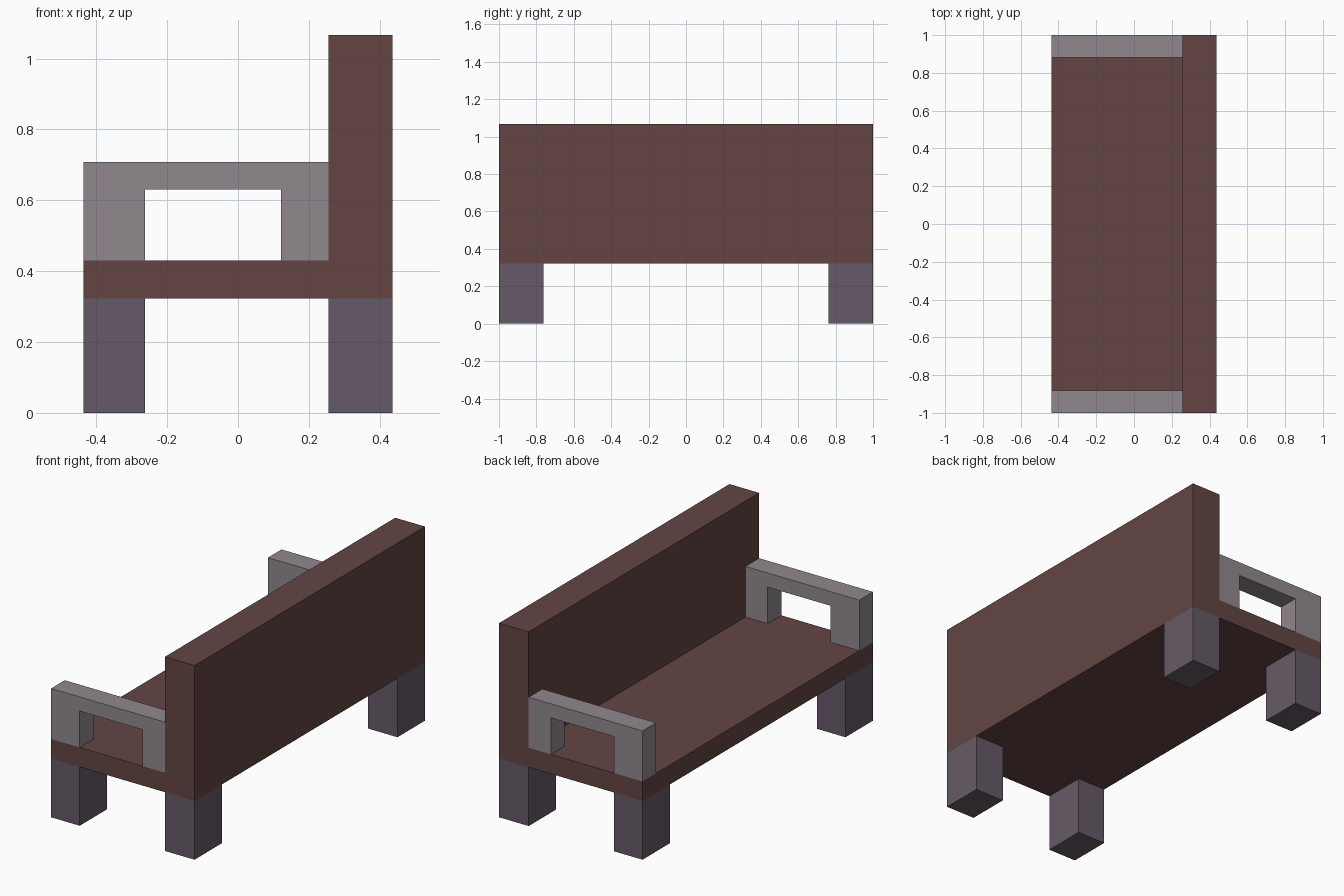
import bpy, bmesh

if "Cube" in bpy.data.objects:
    bpy.data.objects.remove(bpy.data.objects["Cube"])


def material(name, rgb):
    m = bpy.data.materials.new(name)
    m.diffuse_color = (*rgb, 1.0)
    m.use_nodes = True
    m.node_tree.nodes["Principled BSDF"].inputs["Base Color"].default_value = m.diffuse_color
    return m


brown = material("brown_upholstery", (0.125, 0.060, 0.057))
plum = material("plum_grey_legs", (0.132, 0.102, 0.135))
grey = material("light_grey_arms", (0.278, 0.248, 0.275))


def extrude_profile(name, points, y0, y1, mat):
    """Extrude an x/z outline along y into a closed solid."""
    bm = bmesh.new()
    face = bm.faces.new([bm.verts.new((x, y0, z)) for x, z in points])
    res = bmesh.ops.extrude_face_region(bm, geom=[face])
    moved = [g for g in res["geom"] if isinstance(g, bmesh.types.BMVert)]
    bmesh.ops.translate(bm, verts=moved, vec=(0, y1 - y0, 0))
    bmesh.ops.recalc_face_normals(bm, faces=bm.faces)
    mesh = bpy.data.meshes.new(name)
    bm.to_mesh(mesh)
    bm.free()
    mesh.materials.append(mat)
    obj = bpy.data.objects.new(name, mesh)
    bpy.context.collection.objects.link(obj)
    return obj


FRONT, BACK, BACKREST = -0.436, 0.436, 0.256
UNDER, SEAT, TOP = 0.323, 0.43, 1.067

# Seat and backrest: one L-shaped profile
extrude_profile("seat_and_backrest",
                [(FRONT, UNDER), (BACK, UNDER), (BACK, TOP),
                 (BACKREST, TOP), (BACKREST, SEAT), (FRONT, SEAT)],
                -1.0, 1.0, brown)

# Armrest outline: upside-down U standing on the seat
arm = [(FRONT, SEAT), (-0.262, SEAT), (-0.262, 0.63), (0.121, 0.63),
       (0.121, SEAT), (BACKREST, SEAT), (BACKREST, 0.708), (FRONT, 0.708)]

for side, s in (("right", -1), ("left", 1)):
    extrude_profile(f"{side}_armrest", arm, s * 1.0, s * 0.882, grey)
    # Block legs at the four corners
    for end, x0, x1 in (("front", FRONT, -0.262), ("rear", BACKREST, BACK)):
        extrude_profile(f"{side}_{end}_leg",
                        [(x0, 0), (x1, 0), (x1, UNDER), (x0, UNDER)],
                        s * 1.0, s * 0.762, plum)
